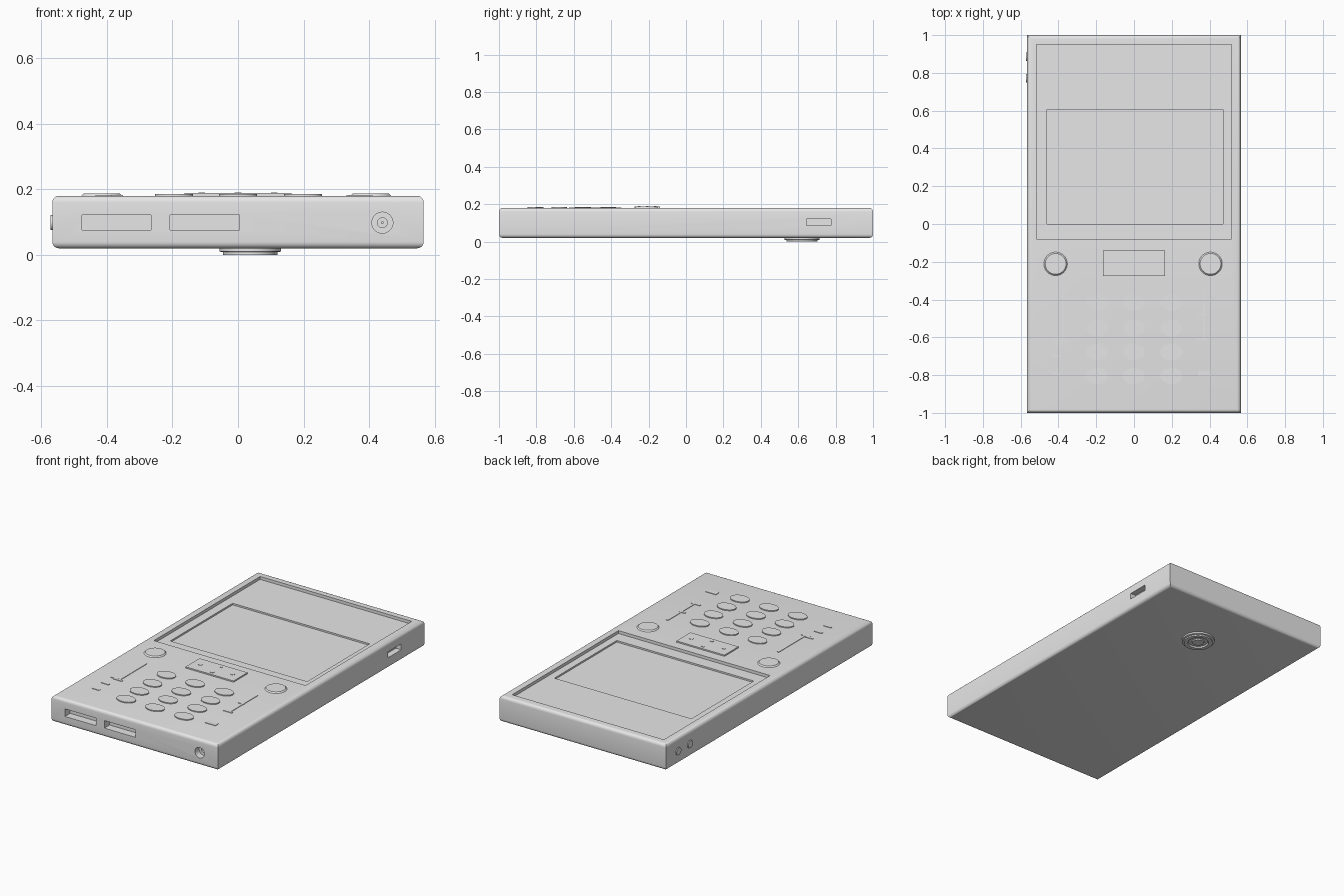
import bpy, bmesh, math
from mathutils import Matrix, Vector

cube = bpy.data.objects.get("Cube")
if cube:
    bpy.data.objects.remove(cube, do_unlink=True)

grey = bpy.data.materials.new("plain_grey")
grey.use_nodes = True
grey.diffuse_color = (0.8, 0.8, 0.8, 1)
grey.node_tree.nodes["Principled BSDF"].inputs["Base Color"].default_value = (0.8, 0.8, 0.8, 1)


def finish(name, bm):
    mesh = bpy.data.meshes.new(name)
    bm.to_mesh(mesh)
    bm.free()
    mesh.materials.append(grey)
    obj = bpy.data.objects.new(name, mesh)
    bpy.context.collection.objects.link(obj)
    return obj


def box(name, x, y, z):
    """Box from (low, high) ranges."""
    bm = bmesh.new()
    bmesh.ops.create_cube(bm, size=1)
    for v in bm.verts:
        v.co = Vector([(lo + hi) / 2 + c * (hi - lo) for c, (lo, hi) in zip(v.co, (x, y, z))])
    return finish(name, bm)


def disc(name, centre, r1, r2, height, stretch=1.0, turn=None, sides=48):
    """Cylinder or cone centred on a point, optionally oval."""
    bm = bmesh.new()
    bmesh.ops.create_cone(bm, cap_ends=True, segments=sides, radius1=r1, radius2=r2, depth=height)
    bmesh.ops.scale(bm, vec=(1, stretch, 1), verts=bm.verts)
    m = Matrix.Translation(centre)
    if turn:
        m = m @ Matrix.Rotation(math.pi / 2, 4, turn)
    bmesh.ops.transform(bm, matrix=m, verts=bm.verts)
    return finish(name, bm)


def smooth(obj):
    bpy.ops.object.select_all(action='DESELECT')
    obj.select_set(True)
    bpy.context.view_layer.objects.active = obj
    bpy.ops.object.shade_smooth_by_angle(angle=math.radians(35))


def cut(target, cutter):
    mod = target.modifiers.new("cut", 'BOOLEAN')
    mod.operation = 'DIFFERENCE'
    mod.solver = 'EXACT'
    mod.object = cutter
    bpy.context.view_layer.objects.active = target
    bpy.ops.object.modifier_apply(modifier=mod.name)
    bpy.data.objects.remove(cutter, do_unlink=True)


HALF, BOTTOM, TOP = 0.566, 0.02, 0.18

# Case: slab with rounded horizontal edges and crisp upright corners
bm = bmesh.new()
bmesh.ops.create_cube(bm, size=1)
for v in bm.verts:
    v.co = Vector((v.co.x * 2 * HALF, v.co.y * 2, BOTTOM + (v.co.z + 0.5) * (TOP - BOTTOM)))
flat = [e for e in bm.edges if abs(e.verts[0].co.z - e.verts[1].co.z) < 0.01]
bmesh.ops.bevel(bm, geom=flat, offset=0.02, segments=5, profile=0.5, affect='EDGES')
case = finish("case", bm)

# Stepped screen recess
cut(case, box("screen_cut", (-0.515, 0.515), (-0.08, 0.95), (0.162, 0.25)))
cut(case, box("display_cut", (-0.46, 0.47), (0.0, 0.605), (0.152, 0.25)))

# Ports in the front end and the side slot
cut(case, box("port_cut_a", (-0.475, -0.265), (-1.1, -0.95), (0.076, 0.122)))
cut(case, box("port_cut_b", (-0.207, 0.005), (-1.1, -0.95), (0.076, 0.122)))
cut(case, box("slot_cut", (0.53, 0.7), (0.645, 0.775), (0.086, 0.122)))
cut(case, disc("jack_cut", (0.44, -1.0, 0.098), 0.032, 0.032, 0.08, turn='X'))
cut(case, disc("jack_pin_cut", (0.44, -0.95, 0.098), 0.015, 0.015, 0.1, turn='X'))
smooth(case)
smooth(disc("jack_pin", (0.44, -0.93, 0.098), 0.004, 0.004, 0.06, turn='X', sides=16))

# Navigation bar with small raised markers
box("navigation_bar", (-0.163, 0.163), (-0.276, -0.14), (TOP - 0.01, TOP + 0.008))
for i, (x, y) in enumerate([(-0.11, -0.208), (0.11, -0.208), (0, -0.165), (0, -0.25)]):
    box(f"navigation_marker_{i}", (x - 0.01, x + 0.01), (y - 0.007, y + 0.007), (TOP, TOP + 0.01))

# Round call buttons with sloped rims
for side, x in (("right", -0.415), ("left", 0.405)):
    smooth(disc(f"round_button_{side}", (x, -0.211, TOP + 0.001), 0.067, 0.055, 0.012))

# Oval keypad
for r, y in enumerate((-0.416, -0.55, -0.678, -0.805)):
    for c, x in enumerate((-0.195, 0.0, 0.198)):
        smooth(disc(f"key_{r}_{c}", (x, y, TOP), 0.058, 0.058, 0.012, stretch=0.73))

# Thin raised trim strips beside the keypad
strips = [(-0.375, -0.49, 0.012, 0.27), (-0.38, -0.62, 0.06, 0.012),
          (0.37, -0.48, 0.012, 0.27), (0.36, -0.48, 0.04, 0.012),
          (0.36, -0.61, 0.06, 0.012), (0.375, -0.79, 0.07, 0.03)]
strips += [(-0.41, -0.7 + k * 0.09, 0.05, 0.012) for k in (-1, 0, 1)]
for i, (x, y, w, d) in enumerate(strips):
    box(f"trim_strip_{i}", (x - w / 2, x + w / 2), (y - d / 2, y + d / 2), (TOP - 0.004, TOP + 0.003))

# Side buttons
for i, y in enumerate((0.885, 0.772)):
    smooth(disc(f"side_button_{i}", (-HALF, y, 0.098), 0.023, 0.023, 0.012, turn='Y', sides=32))

# Rear camera: stepped ring profile spun about its axis
profile = [(0.094, 0.03), (0.094, 0.01), (0.083, 0.008), (0.083, 0.0), (0.06, 0.0),
           (0.055, 0.008), (0.036, 0.008), (0.033, 0.002), (0.0, 0.002)]
bm = bmesh.new()
vs = [bm.verts.new((r, 0, z)) for r, z in profile]
es = [bm.edges.new(p) for p in zip(vs, vs[1:])]
bmesh.ops.spin(bm, geom=vs + es, axis=(0, 0, 1), cent=(0, 0, 0), angle=2 * math.pi, steps=48)
bmesh.ops.remove_doubles(bm, verts=bm.verts, dist=0.0002)
bmesh.ops.recalc_face_normals(bm, faces=bm.faces)
if sum(f.normal.z * f.calc_area() for f in bm.faces) > 0:
    bmesh.ops.reverse_faces(bm, faces=bm.faces)
bmesh.ops.translate(bm, vec=(0.037, 0.62, 0), verts=bm.verts)
smooth(finish("rear_camera", bm))
